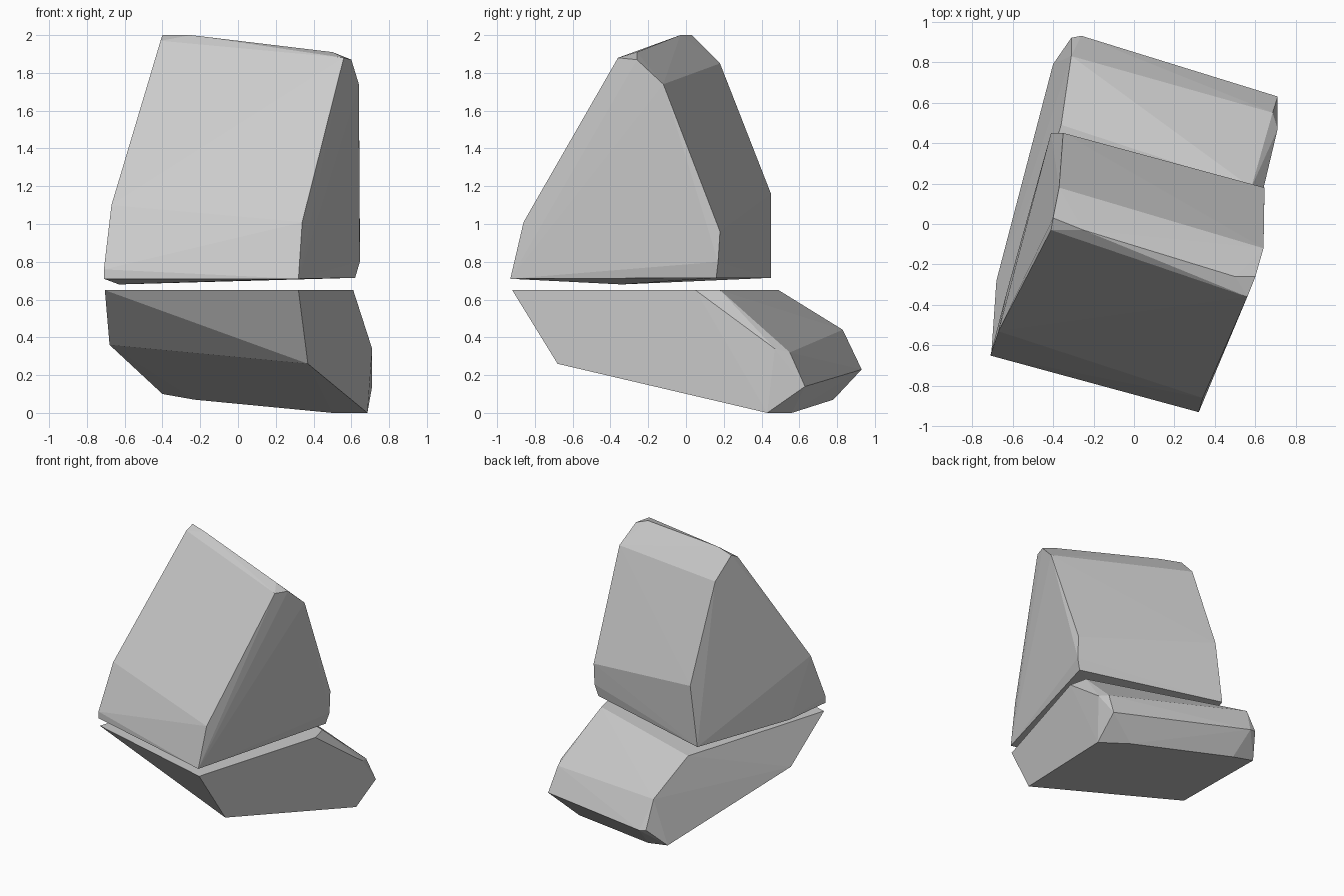
import bpy, bmesh


def boulder(name, corners):
    """Flat-faced convex block wrapped around its chipped corner points."""
    bm = bmesh.new()
    for c in corners:
        bm.verts.new(c)
    res = bmesh.ops.convex_hull(bm, input=bm.verts[:])
    loose = [v for v in bm.verts if not v.link_faces]
    bmesh.ops.delete(bm, geom=loose, context='VERTS')
    bmesh.ops.recalc_face_normals(bm, faces=bm.faces[:])
    mesh = bpy.data.meshes.new(name)
    bm.to_mesh(mesh)
    bm.free()
    obj = bpy.data.objects.new(name, mesh)
    bpy.context.collection.objects.link(obj)
    return obj


# Upper wedge-shaped stone
boulder("upper_stone", [
    # underside
    (-0.71, -0.65, 0.71), (0.32, -0.93, 0.71), (0.62, 0.16, 0.715),
    (-0.41, 0.45, 0.715), (-0.63, -0.34, 0.68),
    # front face
    (-0.71, -0.65, 0.76), (0.34, -0.86, 1.01), (-0.67, -0.53, 1.10),
    # back face
    (0.645, 0.17, 0.80), (0.645, 0.18, 0.96), (-0.35, 0.45, 1.16),
    (0.64, -0.12, 1.74), (-0.37, 0.18, 1.85),
    # top ridge
    (0.56, -0.36, 1.88), (0.60, -0.26, 1.87), (0.50, -0.26, 1.91),
    (-0.25, -0.03, 2.0), (-0.40, 0.03, 2.0), (-0.41, -0.03, 1.97),
])

# Lower slab-shaped stone
boulder("lower_stone", [
    # flat top
    (-0.705, -0.64, 0.65), (0.32, -0.92, 0.65), (0.61, 0.05, 0.65),
    (0.58, 0.18, 0.65), (-0.36, 0.49, 0.65),
    # sloping underside
    (0.37, -0.68, 0.26), (-0.68, -0.28, 0.36), (0.685, 0.43, 0.0),
    (0.50, 0.56, 0.0), (-0.23, 0.78, 0.07), (-0.40, 0.79, 0.10),
    # back end
    (-0.26, 0.93, 0.23), (-0.31, 0.92, 0.24), (-0.31, 0.83, 0.44),
    (0.71, 0.63, 0.14), (0.71, 0.47, 0.34), (0.685, 0.55, 0.32),
])
